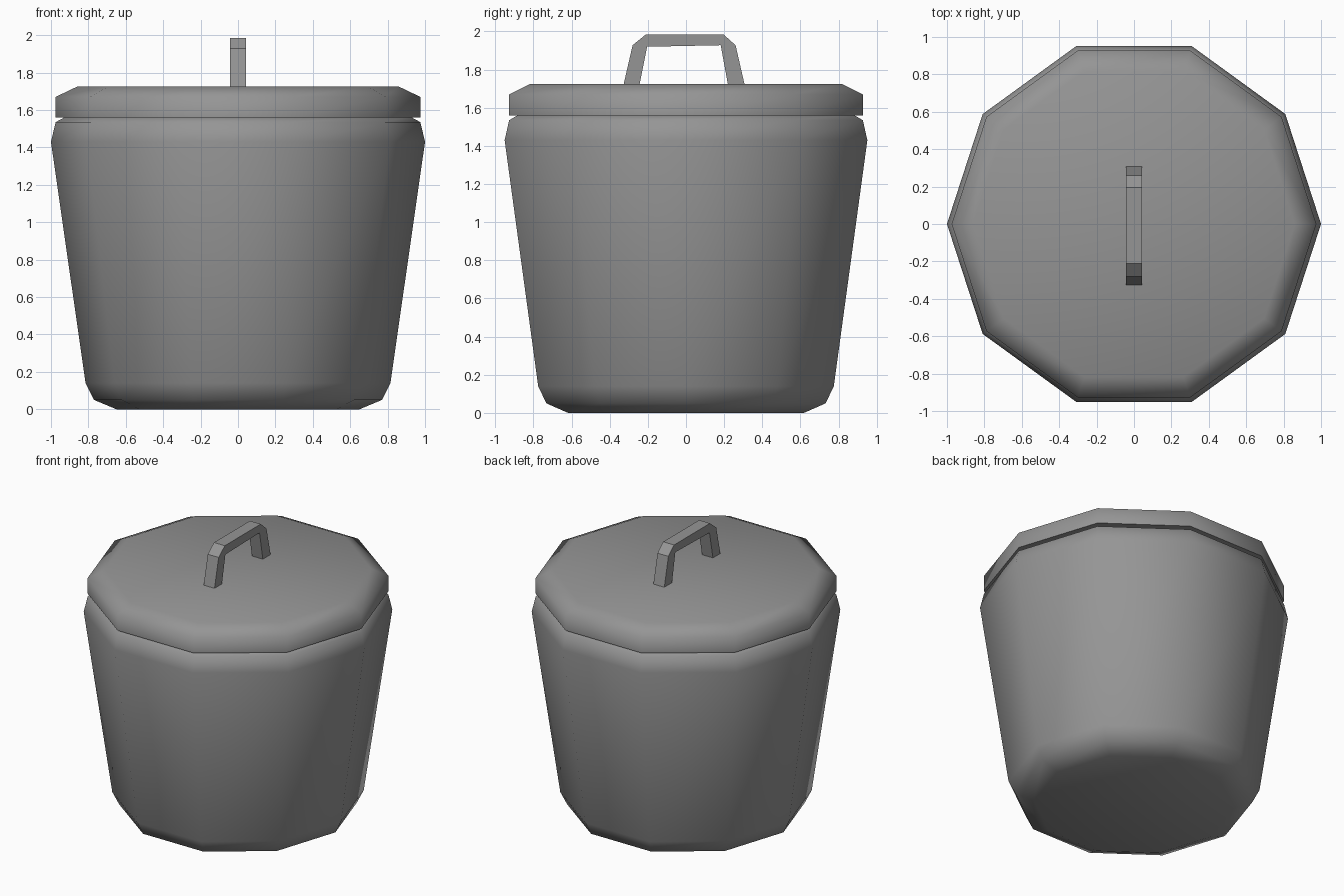
import bpy, bmesh, math

cube = bpy.data.objects.get("Cube")
if cube:
    bpy.data.objects.remove(cube, do_unlink=True)

SIDES = 10

grey = bpy.data.materials.new("plain grey")
grey.use_nodes = True
color = (0.3, 0.3, 0.3, 1)
grey.diffuse_color = color
grey.node_tree.nodes["Principled BSDF"].inputs["Base Color"].default_value = color


def finish(name, bm, angle):
    bmesh.ops.recalc_face_normals(bm, faces=bm.faces)
    mesh = bpy.data.meshes.new(name)
    bm.to_mesh(mesh)
    bm.free()
    mesh.materials.append(grey)
    obj = bpy.data.objects.new(name, mesh)
    bpy.context.collection.objects.link(obj)
    if angle:
        bpy.ops.object.select_all(action="DESELECT")
        obj.select_set(True)
        bpy.context.view_layer.objects.active = obj
        bpy.ops.object.shade_smooth_by_angle(angle=math.radians(angle))
    return obj


def turned(name, profile, angle):
    """Ten-sided solid from (radius, height) rings, capped at both ends."""
    bm = bmesh.new()
    rings = [[bm.verts.new((r * math.cos(i * math.tau / SIDES),
                            r * math.sin(i * math.tau / SIDES), z))
              for i in range(SIDES)] for r, z in profile]
    for low, high in zip(rings, rings[1:]):
        for i in range(SIDES):
            j = (i + 1) % SIDES
            bm.faces.new((low[i], low[j], high[j], high[i]))
    bm.faces.new(rings[0])
    bm.faces.new(rings[-1])
    return finish(name, bm, angle)


# Tapered pot with bevelled base and rim
turned("pot_body", [(0.65, 0), (0.77, 0.05), (0.815, 0.14), (1.0, 1.43),
                    (0.975, 1.535), (0.92, 1.565)], 70)

# Lid with a chamfered top edge
turned("lid", [(0.975, 1.56), (0.975, 1.67), (0.86, 1.725)], 70)

# Bracket handle: outer and inner outlines joined across the width
outer = [(-0.33, 1.71), (-0.28, 1.928), (-0.21, 1.985),
         (0.196, 1.985), (0.26, 1.928), (0.31, 1.71)]
inner = [(-0.246, 1.71), (-0.204, 1.92), (-0.204, 1.92),
         (0.182, 1.928), (0.182, 1.928), (0.222, 1.71)]
bm = bmesh.new()
sections = [[bm.verts.new((x, y, z)) for x, (y, z) in
             ((-0.043, o), (0.043, o), (0.043, n), (-0.043, n))]
            for o, n in zip(outer, inner)]
for a, b in zip(sections, sections[1:]):
    for i in range(4):
        j = (i + 1) % 4
        bm.faces.new((a[i], a[j], b[j], b[i]))
bm.faces.new(sections[0])
bm.faces.new(sections[-1])
bmesh.ops.remove_doubles(bm, verts=bm.verts, dist=0.0001)
finish("lid_handle", bm, 0)
